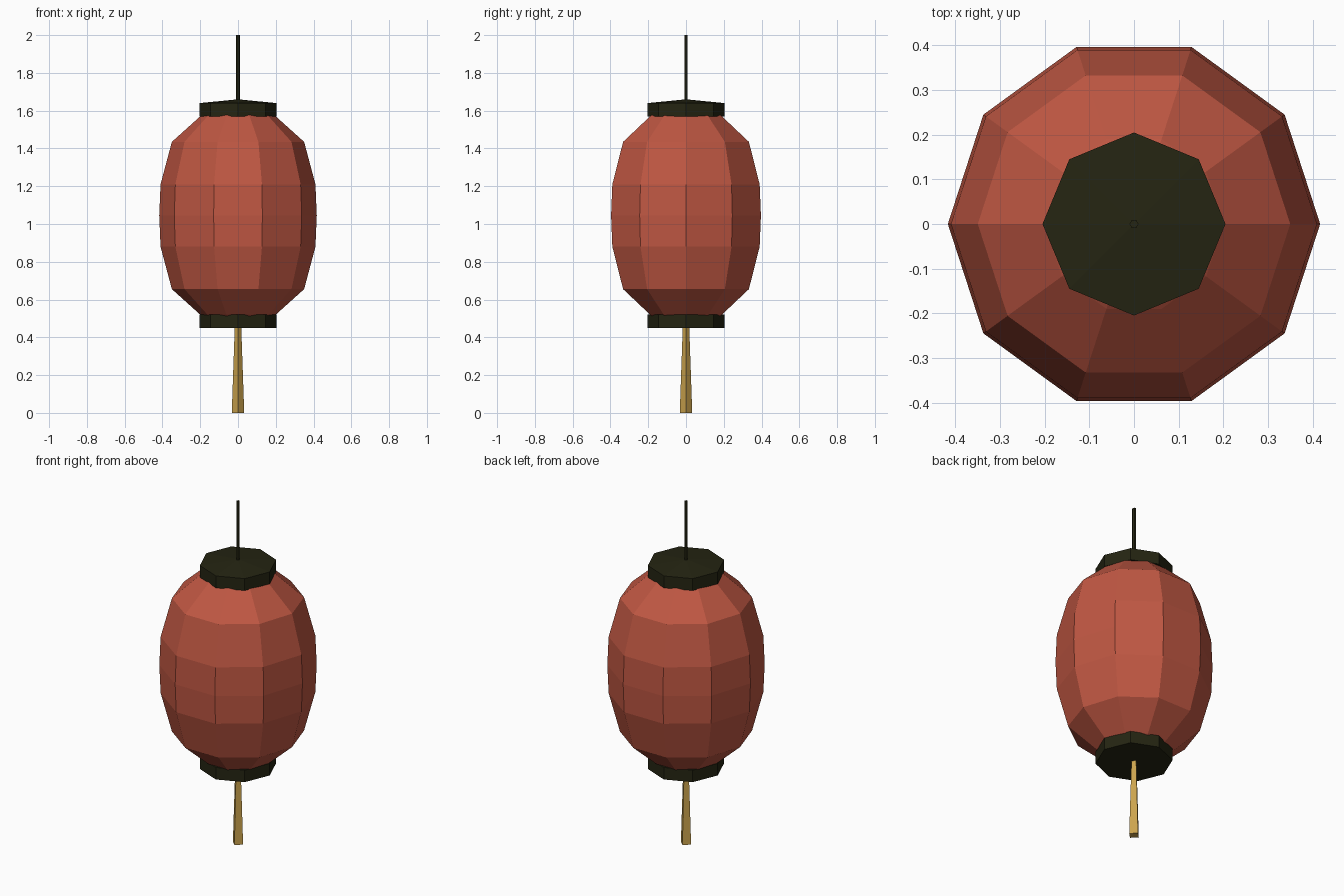
import bpy, math

if "Cube" in bpy.data.objects:
    bpy.data.objects.remove(bpy.data.objects["Cube"])


def material(name, rgb):
    m = bpy.data.materials.new(name)
    m.diffuse_color = (*rgb, 1)
    m.use_nodes = True
    m.node_tree.nodes["Principled BSDF"].inputs["Base Color"].default_value = m.diffuse_color
    return m


RED = material("red paper", (0.52, 0.095, 0.055))
BLACK = material("dark wood", (0.018, 0.018, 0.006))
GOLD = material("gold thread", (0.60, 0.37, 0.075))


def lathe(name, profile, sides, mat):
    """Spin (radius, z) points into a closed faceted solid; radius 0 is a tip."""
    verts, rings, faces = [], [], []
    for r, z in profile:
        n = sides if r > 0 else 1
        rings.append([len(verts) + i for i in range(n)])
        for i in range(n):
            a = 2 * math.pi * i / sides
            verts.append((r * math.cos(a), r * math.sin(a), z))
    for lo, hi in zip(rings, rings[1:]):
        for i in range(sides):
            j = (i + 1) % sides
            if len(hi) == 1:
                faces.append((lo[i], lo[j], hi[0]))
            else:
                faces.append((lo[i], lo[j], hi[j], hi[i]))
    faces.append(rings[0][::-1])
    if len(rings[-1]) > 1:
        faces.append(rings[-1])
    me = bpy.data.meshes.new(name)
    me.from_pydata(verts, [], faces)
    me.materials.append(mat)
    ob = bpy.data.objects.new(name, me)
    bpy.context.collection.objects.link(ob)
    return ob


# Ten-sided paper shade, symmetric about its middle
MID = 1.045
half = [(0.417, 0), (0.41, 0.165), (0.35, 0.39), (0.20, 0.525), (0.18, 0.54)]
shade = [(r, MID - h) for r, h in half[:0:-1]] + [(r, MID + h) for r, h in half]
lathe("paper_shade", shade, 10, RED)

# Eight-sided caps, the upper one slightly peaked
lathe("top_cap", [(0.205, 1.57), (0.205, 1.64), (0, 1.66)], 8, BLACK)
lathe("bottom_cap", [(0.205, 0.45), (0.205, 0.52)], 8, BLACK)

# Hanging cord and tassel
lathe("cord", [(0.01, 1.64), (0.01, 2.0)], 6, BLACK)
lathe("tassel", [(0.033, 0), (0.017, 0.46)], 4, GOLD)
